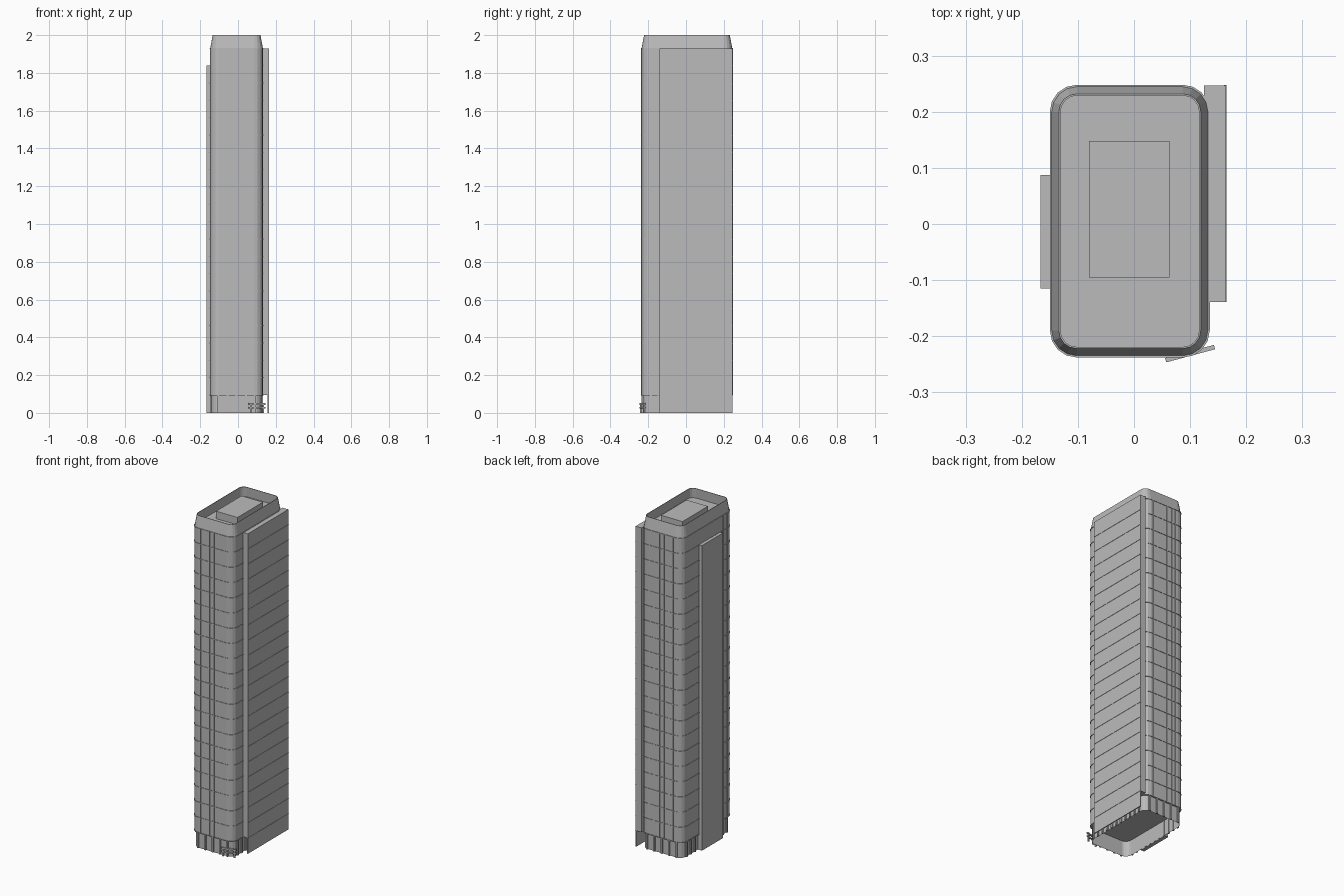
import bpy
import bmesh
import math

cube = bpy.data.objects.get("Cube")
if cube:
    bpy.data.objects.remove(cube, do_unlink=True)

# One concrete grey for the whole building
grey = bpy.data.materials.new("concrete_grey")
grey.use_nodes = True
COLOUR = (0.5, 0.5, 0.5, 1)
grey.diffuse_color = COLOUR
grey.node_tree.nodes["Principled BSDF"].inputs["Base Color"].default_value = COLOUR

# Tower footprint and storey layout
X0, X1, Y0, Y1 = -0.147, 0.132, -0.235, 0.245
RADIUS = 0.045
BASE, TOP, RIM = 0.095, 1.93, 2.0
FLOORS = 20
STOREY = (TOP - BASE) / FLOORS


def finish(name, bm):
    bmesh.ops.recalc_face_normals(bm, faces=bm.faces)
    mesh = bpy.data.meshes.new(name)
    bm.to_mesh(mesh)
    bm.free()
    mesh.materials.append(grey)
    obj = bpy.data.objects.new(name, mesh)
    bpy.context.collection.objects.link(obj)
    return obj


def outline(inset, z, steps=4):
    """Rounded rectangle of the footprint, moved inwards by inset."""
    r = max(RADIUS - inset, 0.01)
    a, b, c, d = X0 + inset + r, X1 - inset - r, Y0 + inset + r, Y1 - inset - r
    points = []
    for k, (cx, cy) in enumerate([(b, d), (a, d), (a, c), (b, c)]):
        for i in range(steps + 1):
            t = math.pi / 2 * (k + i / steps)
            points.append((cx + r * math.cos(t), cy + r * math.sin(t), z))
    return points


def loft(name, levels, cap_bottom=True, cap_top=True):
    """Skin a stack of (inset, height) outlines."""
    bm = bmesh.new()
    rings = [[bm.verts.new(p) for p in outline(*lv)] for lv in levels]
    for low, high in zip(rings, rings[1:]):
        for i in range(len(low)):
            j = (i + 1) % len(low)
            bm.faces.new((low[i], low[j], high[j], high[i]))
    if cap_bottom:
        bm.faces.new(rings[0][::-1])
    if cap_top:
        bm.faces.new(rings[-1])
    return finish(name, bm)


def add_box(bm, x0, x1, y0, y1, z0, z1):
    verts = bmesh.ops.create_cube(bm, size=1)["verts"]
    for v in verts:
        v.co = ((x0 + x1) / 2 + v.co.x * (x1 - x0),
                (y0 + y1) / 2 + v.co.y * (y1 - y0),
                (z0 + z1) / 2 + v.co.z * (z1 - z0))


def boxes(name, items):
    bm = bmesh.new()
    for item in items:
        add_box(bm, *item)
    return finish(name, bm)


# Tower shaft with its sloped, hollow crown and sunken roof
loft("tower_shaft", [(0, BASE), (0, TOP), (0.013, RIM), (0.016, RIM), (0.012, 1.94)])
boxes("roof_plant", [(-0.08, 0.063, -0.095, 0.148, 1.938, 1.985)])

# Storey ledges around the shaft
for n in range(FLOORS + 1):
    z = BASE + n * STOREY
    loft(f"storey_ledge_{n}", [(-0.003, z - 0.002), (-0.003, z + 0.002)])

# Ground floor wall, open underneath
loft("ground_floor_wall", [(0.007, 0), (0.007, BASE)], False, False)

# Vertical mullions and ground floor columns on every side
P = 0.0025
mullions, columns = [], []
for x in (-0.085, -0.06, -0.025, 0.005, 0.04, 0.07):
    for y in (Y0, Y1):
        mullions.append((x - 0.002, x + 0.002, y - P, y + P, BASE, TOP))
for i in range(5):
    x = -0.105 + i * 0.049
    for y in (Y0 + 0.004, Y1 - 0.004):
        columns.append((x - 0.005, x + 0.005, y - 0.004, y + 0.004, 0, BASE))
for i in range(11):
    y = -0.185 + i * 0.038
    mullions.append((X0 - P, X0 + P, y - 0.002, y + 0.002, BASE, TOP))
    for x in (X0 + 0.004, X1 - 0.004):
        columns.append((x - 0.004, x + 0.004, y - 0.005, y + 0.005, 0, BASE))
boxes("facade_mullions", mullions)
boxes("ground_floor_columns", columns)

# Tall side slab: thick core, thin outer skin to the ground, storey lines
boxes("left_slab_core", [(0.125, 0.16, -0.139, 0.247, BASE, TOP)])
boxes("left_slab_skin", [(0.157, 0.163, -0.139, 0.247, 0, TOP)])
boxes("left_slab_lines", [
    (0.16, 0.165, -0.139, 0.248, BASE + n * STOREY - 0.002, BASE + n * STOREY + 0.001)
    for n in range(FLOORS)])

# Shorter slab on the other side
boxes("right_slab", [(-0.167, X0 + 0.002, -0.115, 0.087, 0, 1.84)])

# Turned entrance frame at the front corner
entrance = boxes("entrance_frame", [
    (-0.045, 0.045, -0.004, 0.004, 0.043, 0.052),
    (-0.045, 0.045, -0.004, 0.004, 0.024, 0.03),
    (-0.038, -0.03, -0.004, 0.004, 0, 0.045),
    (0.03, 0.038, -0.004, 0.004, 0, 0.045)])
entrance.location = (0.1, -0.231, 0)
entrance.rotation_euler.z = math.radians(15)
